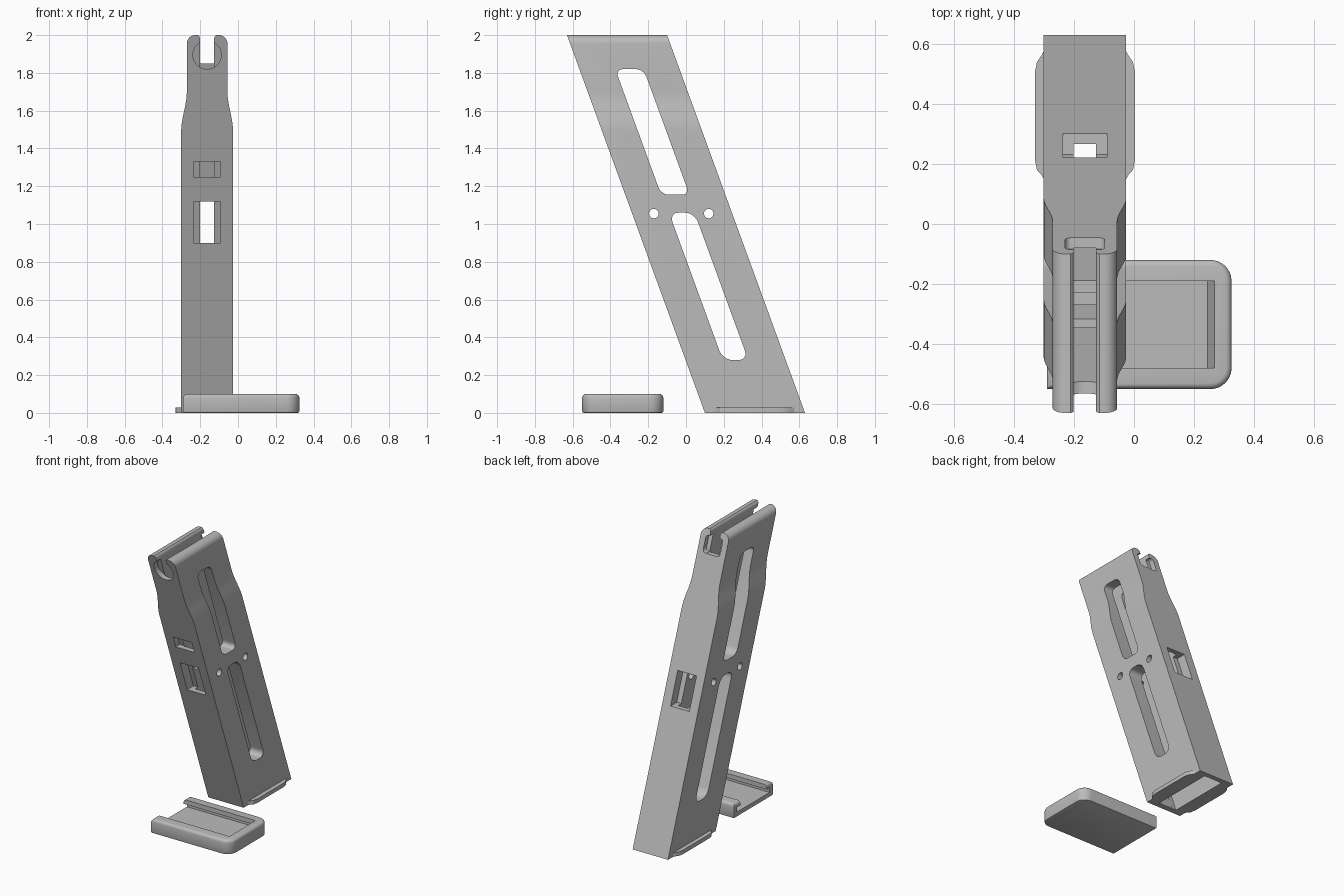
import bpy, bmesh, math

if "Cube" in bpy.data.objects:
    bpy.data.objects.remove(bpy.data.objects["Cube"])

LEAN = 0.365      # backward lean of the body (y per z)
CX = -0.1635      # body centre in x

grey = bpy.data.materials.new("grey")
grey.diffuse_color = (0.5, 0.5, 0.5, 1)
grey.use_nodes = True
grey.node_tree.nodes["Principled BSDF"].inputs["Base Color"].default_value = grey.diffuse_color


def prism(name, pts, axis, a, b, lean=0.0):
    """Extrude a 2D outline along an axis from a to b, then lean it back."""
    bm = bmesh.new()
    rings = []
    for d in (a, b):
        ring = []
        for u, v in pts:
            x, y, z = {'x': (d, u, v), 'y': (u, d, v), 'z': (u, v, d)}[axis]
            ring.append(bm.verts.new((x, y - lean * z, z)))
        rings.append(ring)
    n = len(pts)
    bm.faces.new(rings[0])
    bm.faces.new(rings[1])
    for i in range(n):
        j = (i + 1) % n
        bm.faces.new((rings[0][i], rings[0][j], rings[1][j], rings[1][i]))
    bmesh.ops.recalc_face_normals(bm, faces=bm.faces)
    me = bpy.data.meshes.new(name)
    bm.to_mesh(me)
    bm.free()
    me.materials.append(grey)
    ob = bpy.data.objects.new(name, me)
    bpy.context.collection.objects.link(ob)
    return ob


def rect(u0, u1, v0, v1):
    return [(u0, v0), (u1, v0), (u1, v1), (u0, v1)]


def arc(cu, cv, r, a0, a1, n):
    return [(cu + r * math.cos(math.radians(a0 + (a1 - a0) * i / n)),
             cv + r * math.sin(math.radians(a0 + (a1 - a0) * i / n))) for i in range(n + 1)]


def circle(cu, cv, r, n=32):
    return arc(cu, cv, r, 0, 360, n)[:-1]


def round_rect(u0, u1, v0, v1, r):
    return (arc(u1 - r, v1 - r, r, 0, 90, 6) + arc(u0 + r, v1 - r, r, 90, 180, 6)
            + arc(u0 + r, v0 + r, r, 180, 270, 6) + arc(u1 - r, v0 + r, r, 270, 360, 6))


def cut(ob, cutters):
    for c in cutters:
        c.hide_render = True
        m = ob.modifiers.new("cut", 'BOOLEAN')
        m.operation, m.solver, m.object = 'DIFFERENCE', 'EXACT', c
        bpy.context.view_layer.objects.active = ob
        bpy.ops.object.modifier_apply(modifier=m.name)
        bpy.data.objects.remove(c)


def smooth(ob):
    bpy.ops.object.select_all(action='DESELECT')
    ob.select_set(True)
    bpy.context.view_layer.objects.active = ob
    bpy.ops.object.shade_smooth_by_angle(angle=math.radians(30))


# Body: straight sides, soft shoulder, rounded top, extruded and leaned
half = [(0.1375, 0.0)]
for i in range(11):
    t = i / 10
    half.append((0.1375 - 0.03 * t * t * (3 - 2 * t), 1.49 + 0.21 * t))
half += arc(0.0625, 1.955, 0.045, 0, 90, 8)
outline = [(CX + x, z) for x, z in half] + [(CX - x, z) for x, z in reversed(half)]
body = prism("leaning_body", outline, 'y', 0.10, 0.63, LEAN)

# Top slot outline with softly flared lips
lip = [(0.0375, 1.7), (0.0375, 1.985), (0.042, 1.995), (0.05, 2.001), (0.05, 2.1)]
slot = [(CX + x, z) for x, z in lip] + [(CX - x, z) for x, z in reversed(lip)]
slot = [(x, max(z, 1.85)) for x, z in slot]

cutters = [
    # inner channel and the wider bottom opening
    prism("channel", rect(CX - .0375, CX + .0375, -.1, 1.9), 'y', .14, .595, LEAN),
    prism("opening", rect(CX - .07, CX + .07, -.1, .25), 'y', .141, .594, LEAN),
    prism("top_slot", slot, 'y', 0, .8, LEAN),
    # round port at the front, notch at the back
    prism("port", circle(CX, 1.895, .075), 'y', 0, .142, LEAN),
    prism("notch", round_rect(CX - .066, CX + .066, 1.851, 1.96, .02), 'y', .593, .8, LEAN),
    # front and back windows
    prism("front_window", rect(CX - .072, CX + .072, .9, 1.12), 'y', 0, .17, LEAN),
    prism("small_window", rect(CX - .072, CX + .072, 1.25, 1.33), 'y', 0, .145, LEAN),
    prism("back_window", rect(CX - .073, CX + .073, .9, 1.12), 'y', .56, .8, LEAN),
    # long side slots
    prism("upper_slot", round_rect(.29, .44, 1.155, 1.82, .04), 'x', -1, 1, LEAN),
    prism("lower_slot", round_rect(.297, .432, .28, 1.06, .05), 'x', -1, 1, LEAN),
    # pin holes
    prism("pin_hole_a", circle(-.17, 1.055, .025, 24), 'x', -1, 1),
    prism("pin_hole_b", circle(.12, 1.055, .025, 24), 'x', -1, 1),
]
cut(body, cutters)
smooth(body)

# Flanges along both sides of the foot
flange = [(.12, .15), (.1375, .15), (.146, .165), (.16, .18), (.167, .215),
          (.167, .505), (.16, .54), (.146, .56), (.1375, .575), (.12, .575)]
for side, label in ((-1, "left"), (1, "right")):
    smooth(prism("foot_flange_" + label, [(CX + side * x, y) for x, y in flange], 'z', 0, .028))

# Base plate: two rounded corners, softened top and bottom rims
plate_outline = ([(-.29, -.55)] + arc(.255, -.48, .07, -90, 0, 8)
                 + arc(.255, -.19, .07, 0, 90, 8) + [(-.29, -.12)])
plate = prism("base_plate", plate_outline, 'z', 0, .1)
bm = bmesh.new()
bm.from_mesh(plate.data)
for z, size, seg in ((.1, .02, 4), (0, .008, 2)):
    rim = [e for e in bm.edges if all(abs(v.co.z - z) < 1e-5 for v in e.verts)]
    bmesh.ops.bevel(bm, geom=rim, offset=size, segments=seg, profile=.5, affect='EDGES')
bm.to_mesh(plate.data)
bm.free()

# Sliding groove with slanted end, and the undercut for the flanges
cut(plate, [
    prism("groove", [(-1, .035), (.245, .035), (.2815, .135), (-1, .135)], 'y', -.48, -.19),
    prism("undercut", rect(-1, .235, .034, .068), 'y', -.515, -.155),
])
smooth(plate)
